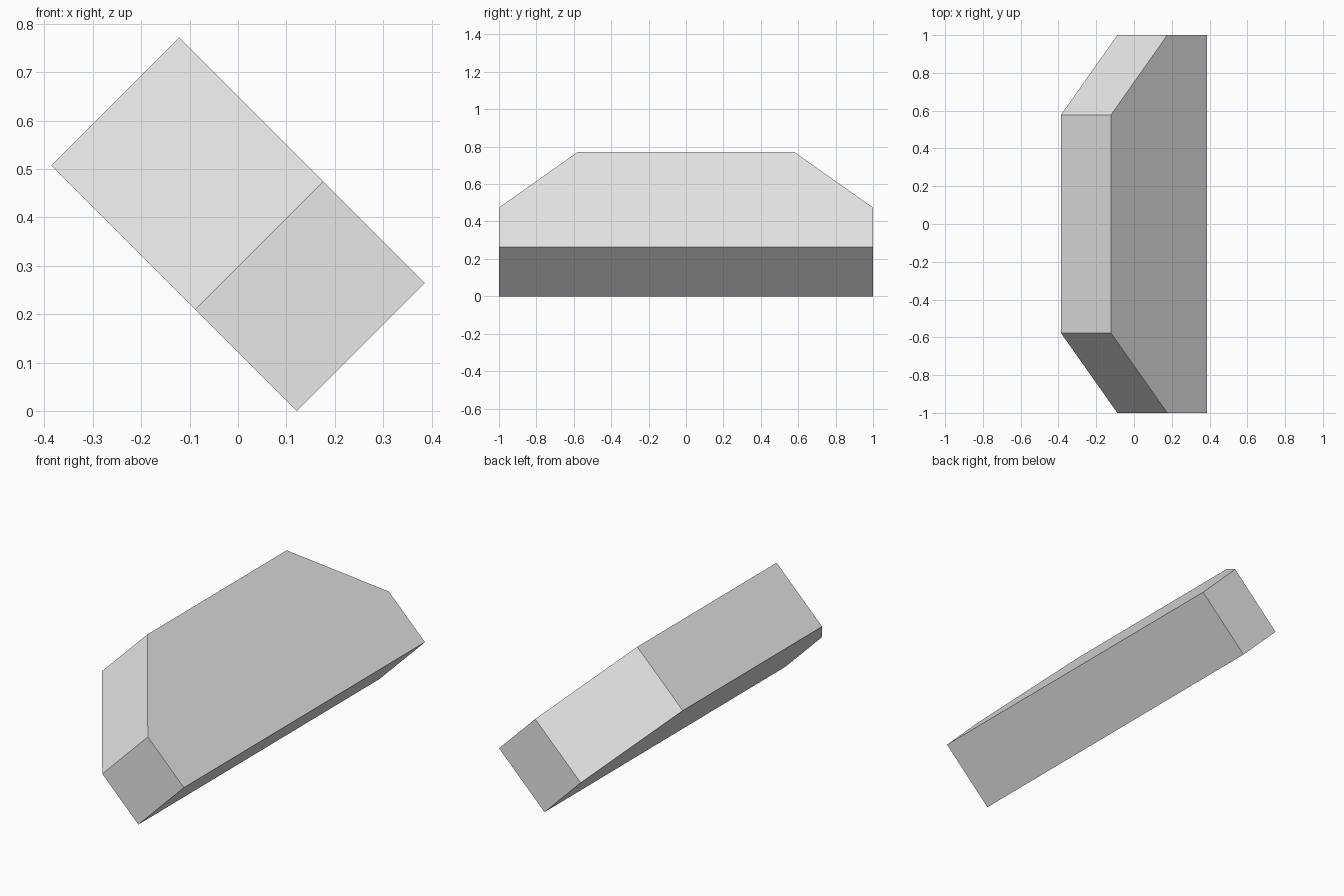
import bpy
import bmesh
from math import radians
from mathutils import Matrix

cube = bpy.data.objects.get("Cube")
if cube:
    bpy.data.objects.remove(cube, do_unlink=True)

DEPTH = 0.374     # block thickness
HEIGHT = 0.718    # length of the sloping front panel
GROOVE = 0.015    # groove depth

grey = bpy.data.materials.new("light grey")
grey.use_nodes = True
grey.diffuse_color = (0.8, 0.8, 0.8, 1)
grey.node_tree.nodes["Principled BSDF"].inputs["Base Color"].default_value = (0.8, 0.8, 0.8, 1)

# Block outline with two clipped upper corners, mirrored left to right
half = [(1, 0), (1, 0.297), (0.578, HEIGHT)]
outline = half + [(-x, y) for x, y in reversed(half)]

bm = bmesh.new()
back = bm.faces.new([bm.verts.new((x, y, -DEPTH)) for x, y in outline])
solid = bmesh.ops.extrude_face_region(bm, geom=[back], use_keep_orig=True)
top_verts = [g for g in solid["geom"] if isinstance(g, bmesh.types.BMVert)]
bmesh.ops.translate(bm, verts=top_verts, vec=(0, 0, DEPTH))
panel = next(g for g in solid["geom"] if isinstance(g, bmesh.types.BMFace))
bmesh.ops.recalc_face_normals(bm, faces=bm.faces[:])

# Border and groove outlines on the panel
bmesh.ops.inset_region(bm, faces=[panel], thickness=0.072, use_even_offset=True)
ring = bmesh.ops.inset_region(bm, faces=[panel], thickness=0.075, use_even_offset=True)["faces"]

# Sink the groove with straight walls
sunk = bmesh.ops.extrude_face_region(bm, geom=ring)
floor_verts = [g for g in sunk["geom"] if isinstance(g, bmesh.types.BMVert)]
bmesh.ops.translate(bm, verts=floor_verts, vec=(0, 0, -GROOVE))
bmesh.ops.recalc_face_normals(bm, faces=bm.faces[:])

# Tilt the block to rest on its lower rear edge, panel facing up and to +x
s = 0.5 ** 0.5
half_width = (HEIGHT + DEPTH) * s / 2
tilt = Matrix(((0, -s, s, half_width),
               (1, 0, 0, 0),
               (0, s, s, DEPTH * s),
               (0, 0, 0, 1)))
bm.transform(tilt)

mesh = bpy.data.meshes.new("grooved_block")
bm.to_mesh(mesh)
bm.free()
mesh.materials.append(grey)
block = bpy.data.objects.new("grooved_block", mesh)
bpy.context.collection.objects.link(block)
